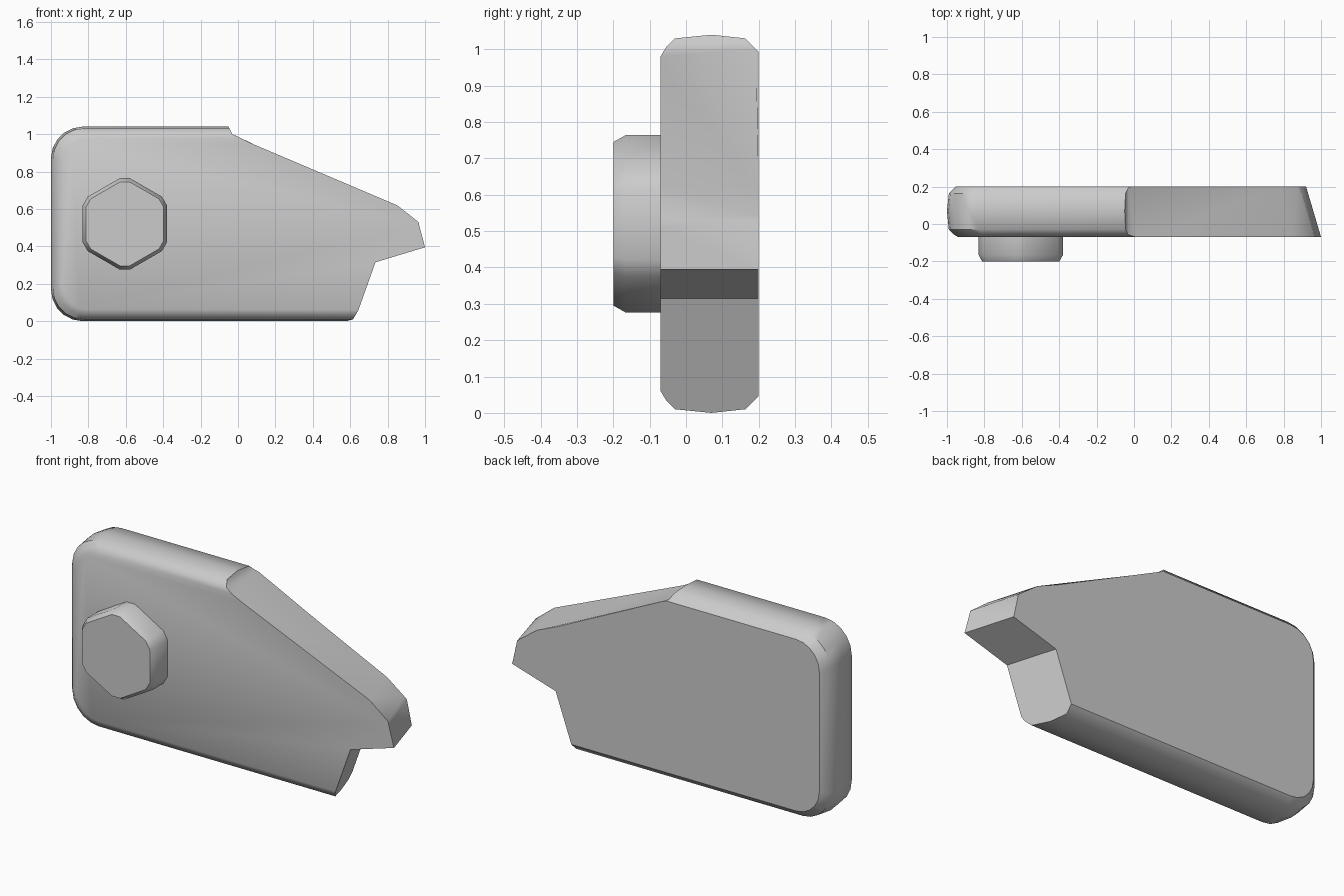
import bpy, bmesh, math

if "Cube" in bpy.data.objects:
    bpy.data.objects.remove(bpy.data.objects["Cube"])


def loft(name, rings):
    """Closed solid through matching rings of points, capped at both ends."""
    bm = bmesh.new()
    loops = [[bm.verts.new(p) for p in ring] for ring in rings]
    n = len(loops[0])
    for a, b in zip(loops, loops[1:]):
        for i in range(n):
            j = (i + 1) % n
            bm.faces.new((a[i], a[j], b[j], b[i]))
    bm.faces.new(loops[0])
    bm.faces.new(loops[-1])
    bmesh.ops.recalc_face_normals(bm, faces=bm.faces)
    mesh = bpy.data.meshes.new(name)
    bm.to_mesh(mesh)
    bm.free()
    obj = bpy.data.objects.new(name, mesh)
    bpy.context.collection.objects.link(obj)
    return obj


def activate(obj):
    bpy.ops.object.select_all(action='DESELECT')
    obj.select_set(True)
    bpy.context.view_layer.objects.active = obj


def rounded_rect(y, inset, x0=-1.0, x1=1.25, z0=0.0, z1=1.04, radius=0.17, seg=5):
    r = radius - inset * 0.6
    a, b = x0 + inset + r, x1 - inset - r
    c, d = z0 + inset + r, z1 - inset - r
    pts = []
    for k, (cx, cz) in enumerate([(b, d), (a, d), (a, c), (b, c)]):
        for i in range(seg + 1):
            t = math.pi / 2 * (k + i / seg)
            pts.append((cx + r * math.cos(t), y, cz + r * math.sin(t)))
    return pts


# Plate with softly rounded rim
rim = [(-0.07, 0.06), (-0.055, 0.035), (-0.03, 0.01), (0.07, 0.0), (0.163, 0.01), (0.20, 0.047)]
plate = loft("plate", [rounded_rect(y, inset) for y, inset in rim])

# Cutter giving the stepped, slanted right end: x, z, backward skew
outline = [(-1.3, 1.3, 0), (-0.18, 1.3, 0), (-0.03, 1.0, 0), (0.85, 0.62, 0.08),
           (0.965, 0.53, 0.075), (1.0, 0.395, 0.08), (0.735, 0.315, 0.08),
           (0.587, -0.1, 0.08), (-1.3, -0.1, 0)]
cutter = loft("end_cutter", [[(x - s * (y + 0.07) / 0.27, y, z) for x, z, s in outline]
                             for y in (-0.12, 0.25)])
cutter.hide_render = True

cut = plate.modifiers.new("end_shape", 'BOOLEAN')
cut.operation = 'INTERSECT'
cut.solver = 'EXACT'
cut.object = cutter
activate(plate)
bpy.ops.object.modifier_apply(modifier=cut.name)
bpy.data.objects.remove(cutter)
bpy.ops.object.shade_smooth_by_angle(angle=math.radians(40))


# Hexagonal knob with clipped corners
def hex_ring(y, scale, radius=0.26, clip=0.12):
    corners = [(radius * scale * math.sin(k * math.pi / 3),
                radius * scale * math.cos(k * math.pi / 3)) for k in range(6)]
    pts = []
    for k, (x, z) in enumerate(corners):
        for nx, nz in (corners[k - 1], corners[(k + 1) % 6]):
            pts.append((-0.605 + x + (nx - x) * clip, y, 0.52 + z + (nz - z) * clip))
    return pts


knob = loft("hex_knob", [hex_ring(-0.05, 1), hex_ring(-0.165, 1), hex_ring(-0.20, 0.92)])
activate(knob)
bpy.ops.object.shade_smooth_by_angle(angle=math.radians(50))
